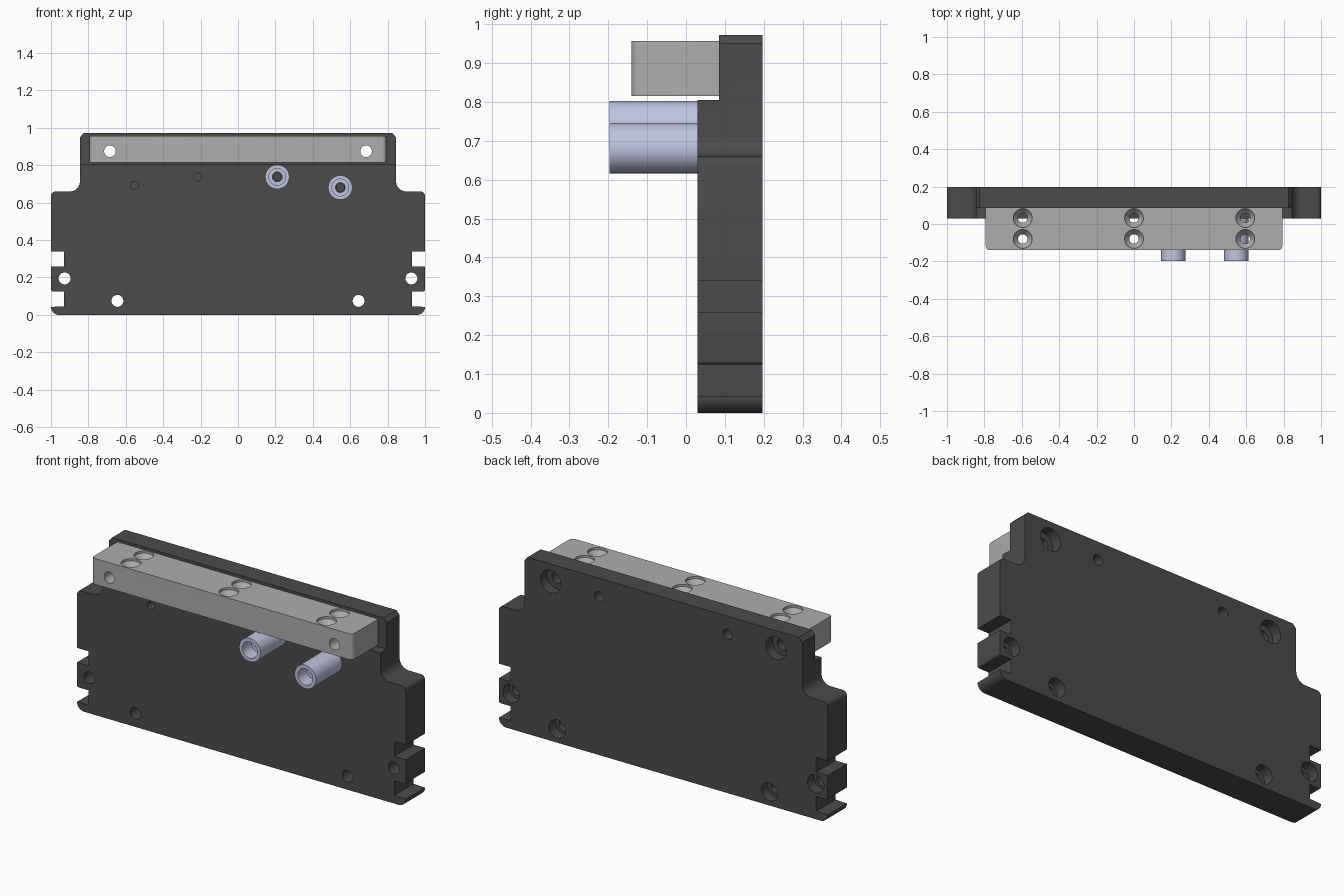
import bpy, bmesh, math
from mathutils import Vector

if "Cube" in bpy.data.objects:
    bpy.data.objects.remove(bpy.data.objects["Cube"])


def material(name, rgb):
    m = bpy.data.materials.new(name)
    m.diffuse_color = (*rgb, 1)
    m.use_nodes = True
    m.node_tree.nodes["Principled BSDF"].inputs["Base Color"].default_value = m.diffuse_color
    return m


DARK = material("dark_grey", (0.07, 0.07, 0.07))
GREY = material("light_grey", (0.42, 0.42, 0.42))
BLUE = material("pale_blue", (0.53, 0.56, 0.75))


def finish(bm, name, mat=None):
    bmesh.ops.recalc_face_normals(bm, faces=bm.faces)
    me = bpy.data.meshes.new(name)
    bm.to_mesh(me)
    bm.free()
    ob = bpy.data.objects.new(name, me)
    bpy.context.collection.objects.link(ob)
    if mat:
        me.materials.append(mat)
    return ob


def lathe(bm, origin, axis, profile, closed=False, steps=32):
    """Spin (radius, distance along axis) points about an axis through origin."""
    o, a = Vector(origin), Vector(axis)
    part = bmesh.new()
    vs = [part.verts.new(o + Vector((r, 0, 0)) + a * t) for r, t in profile]
    pairs = list(zip(vs, vs[1:])) + ([(vs[-1], vs[0])] if closed else [])
    es = [part.edges.new(p) for p in pairs]
    bmesh.ops.spin(part, geom=vs + es, cent=o, axis=a, angle=2 * math.pi,
                   steps=steps, use_merge=True)
    bmesh.ops.remove_doubles(part, verts=part.verts, dist=1e-5)
    tmp = bpy.data.meshes.new("tmp")
    part.to_mesh(tmp)
    part.free()
    bm.from_mesh(tmp)
    bpy.data.meshes.remove(tmp)


def box(bm, lo, hi):
    ret = bmesh.ops.create_cube(bm, size=1)
    for v in ret["verts"]:
        v.co = [l + (c + 0.5) * (h - l) for l, h, c in zip(lo, hi, v.co)]


def cut(ob, bm):
    cutter = finish(bm, "cutter")
    cutter.hide_render = True
    mod = ob.modifiers.new("cut", "BOOLEAN")
    mod.operation, mod.solver, mod.object = "DIFFERENCE", "EXACT", cutter
    bpy.context.view_layer.objects.active = ob
    bpy.ops.object.modifier_apply(modifier=mod.name)
    bpy.data.objects.remove(cutter)


def smooth(ob):
    bpy.ops.object.select_all(action="DESELECT")
    ob.select_set(True)
    bpy.context.view_layer.objects.active = ob
    bpy.ops.object.shade_smooth_by_angle(angle=math.radians(30))


def arc(cx, cz, r, a0, a1, n=8):
    return [(cx + r * math.cos(math.radians(a0 + (a1 - a0) * i / n)),
             cz + r * math.sin(math.radians(a0 + (a1 - a0) * i / n)))
            for i in range(n + 1)]


FRONT, LEDGE, BACK = 0.03, 0.085, 0.197

# Main plate: right half outline, mirrored
half = arc(0.957, 0.043, 0.043, -90, 0)
half += [(0.93, 0.045), (0.93, 0.125)]
half += arc(0.99, 0.135, 0.01, -90, 0, 3) + [(1, 0.26), (0.93, 0.26), (0.93, 0.34), (1, 0.34)]
half += arc(0.975, 0.635, 0.025, 0, 90, 4)
half += arc(0.9, 0.715, 0.055, 270, 180)
half += [(0.845, 0.95), (0.825, 0.972)]
outline = half + [(-x, z) for x, z in reversed(half)]
bm = bmesh.new()
f = bm.faces.new([bm.verts.new((x, FRONT, z)) for x, z in outline])
ext = bmesh.ops.extrude_face_region(bm, geom=[f])
bmesh.ops.translate(bm, vec=(0, BACK - FRONT, 0),
                    verts=[g for g in ext["geom"] if isinstance(g, bmesh.types.BMVert)])
bmesh.ops.remove_doubles(bm, verts=bm.verts, dist=1e-5)
plate = finish(bm, "main_plate", DARK)

# Step at the top of the plate for the rail
bm = bmesh.new()
box(bm, (-1.2, -0.2, 0.805), (1.2, LEDGE, 1.2))
cut(plate, bm)

# Plate holes: counterbored through holes, plain back holes, blind front holes
bm = bmesh.new()
for s in (-1, 1):
    for x, z, r, big in ((0.685, 0.875, 0.031, 0.062), (0.927, 0.195, 0.032, 0.05),
                         (0.645, 0.075, 0.032, 0.05)):
        lathe(bm, (s * x, 0, z), (0, 1, 0),
              [(0, 0), (r, 0), (r, 0.14), (big, 0.14), (big, 0.25), (0, 0.25)])
    lathe(bm, (s * 0.39, 0, 0.872), (0, 1, 0),
          [(0, 0.1), (0.028, 0.1), (0.028, 0.25), (0, 0.25)])
TUBES = ((0.21, 0.738), (0.547, 0.681))
for x, z in TUBES + ((-0.217, 0.738), (-0.553, 0.692)):
    lathe(bm, (x, 0, z), (0, 1, 0), [(0, 0), (0.021, 0), (0.021, 0.1), (0, 0.1)])
cut(plate, bm)
smooth(plate)

# Rail and its cover strip, with rounded front corners
for name, z0, z1 in (("rail", 0.815, 0.93), ("rail_cover", 0.93, 0.957)):
    bm = bmesh.new()
    box(bm, (-0.793, -0.14, z0), (0.793, LEDGE, z1))
    edges = [e for e in bm.edges if all(v.co.y < 0 for v in e.verts)
             and abs(e.verts[0].co.z - e.verts[1].co.z) > 0.01]
    bmesh.ops.bevel(bm, geom=edges, offset=0.022, segments=5, profile=0.5, affect="EDGES")
    rail = finish(bm, name, GREY)
    # Countersunk holes from above, bolt holes from the front
    bm = bmesh.new()
    for x in (-0.595, 0, 0.595):
        for y in (-0.08, 0.032):
            lathe(bm, (x, y, 0), (0, 0, 1),
                  [(0, 0.75), (0.025, 0.75), (0.025, 0.915), (0.05, 0.945),
                   (0.05, 1.0), (0, 1.0)])
    if name == "rail":
        for x in (-0.685, 0.685):
            lathe(bm, (x, 0, 0.875), (0, 1, 0),
                  [(0, -0.3), (0.031, -0.3), (0.031, 0.2), (0, 0.2)])
    cut(rail, bm)
    smooth(rail)

# Tubes with stepped bores
for i, (x, z) in enumerate(TUBES):
    bm = bmesh.new()
    lathe(bm, (x, 0, z), (0, 1, 0),
          [(0.065, -0.197), (0.065, FRONT), (0.026, FRONT), (0.026, -0.12),
           (0.045, -0.12), (0.045, -0.197)], closed=True)
    smooth(finish(bm, f"tube_{i + 1}", BLUE))
